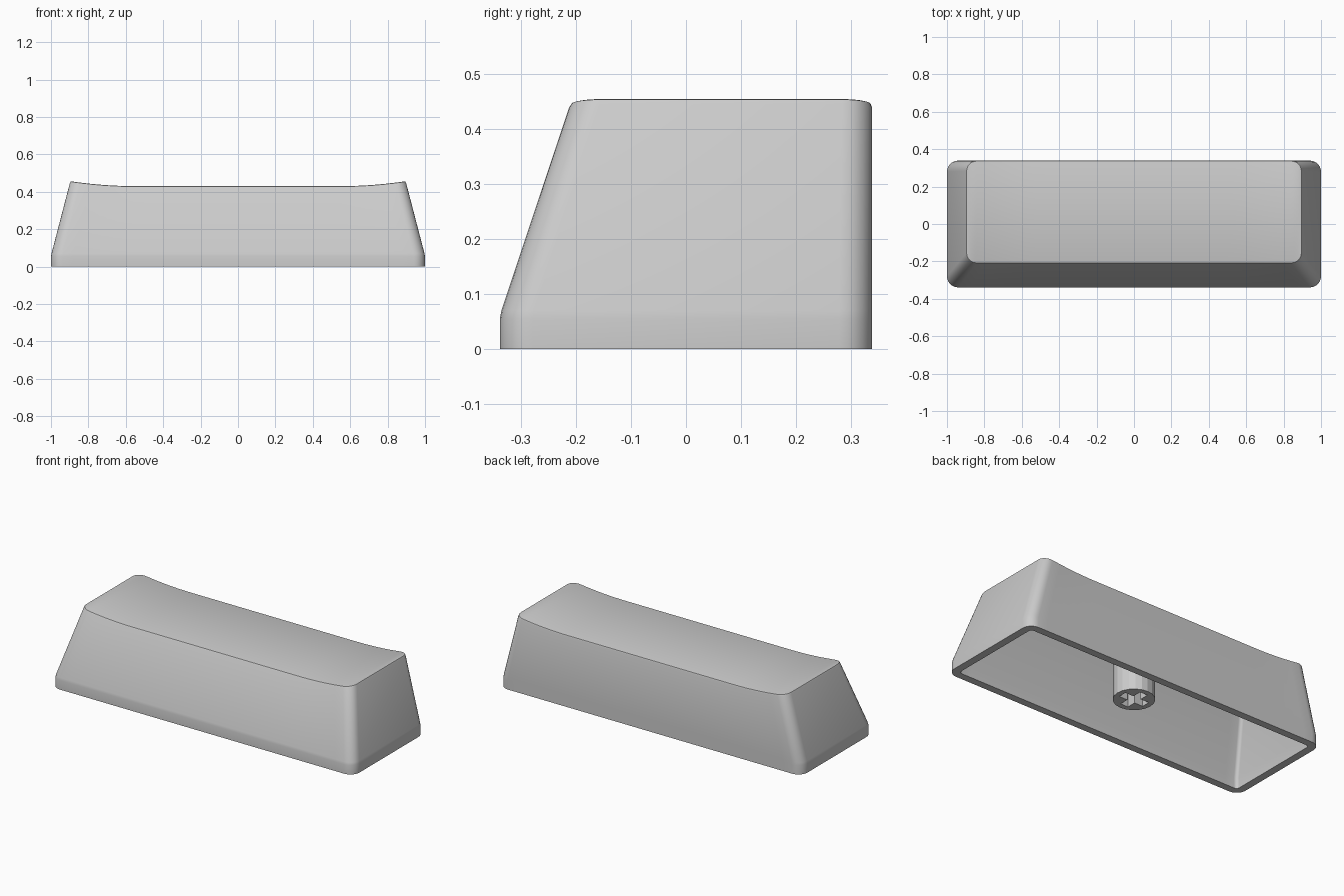
import bpy, bmesh
from math import sin, cos, pi

if "Cube" in bpy.data.objects:
    bpy.data.objects.remove(bpy.data.objects["Cube"])

ARC, SPAN = 6, 32      # segments per corner and along the long sides


def dish(x):
    """Height of the scooped top: flat in the middle, rising to both ends."""
    return 0.43 + 0.026 * (max(0.0, abs(x) - 0.55) / 0.345) ** 2


def ring(bm, hx, y0, y1, r, height):
    """Rounded rectangle loop; front and back points share x columns."""
    cols = []
    for i in range(ARC + 1):
        a = pi / 2 * i / ARC
        cols.append((-hx + r * (1 - cos(a)), r * (1 - sin(a))))
    w = hx - r
    cols += [(-w + 2 * w * i / SPAN, 0.0) for i in range(1, SPAN)]
    cols += [(-x, d) for x, d in reversed(cols[:ARC + 1])]
    z = height if callable(height) else (lambda x: height)
    front = [bm.verts.new((x, y0 + d, z(x))) for x, d in cols]
    back = [bm.verts.new((x, y1 - d, z(x))) for x, d in cols]
    return front + back[::-1]


def bridge(bm, a, b):
    n = len(a)
    for i in range(n):
        j = (i + 1) % n
        bm.faces.new((a[i], a[j], b[j], b[i]))


def cap(bm, loop):
    n = len(loop)
    for i in range(n // 2 - 1):
        bm.faces.new((loop[i], loop[i + 1], loop[n - 2 - i], loop[n - 1 - i]))


# Hollow shell: inner ceiling, down the cavity, round the rim, up to the dish
bm = bmesh.new()
loops = [
    ring(bm, 0.865, -0.145, 0.293, 0.02, 0.375),
    ring(bm, 0.950, -0.290, 0.293, 0.02, 0.06),
    ring(bm, 0.955, -0.295, 0.295, 0.02, 0.0),
    ring(bm, 1.000, -0.339, 0.339, 0.06, 0.0),
    ring(bm, 1.000, -0.339, 0.339, 0.06, 0.055),
    ring(bm, 0.997, -0.336, 0.339, 0.06, 0.07),
    ring(bm, 0.899, -0.213, 0.339, 0.055, lambda x: dish(x) - 0.010),
    ring(bm, 0.895, -0.208, 0.336, 0.053, lambda x: dish(x) - 0.002),
    ring(bm, 0.888, -0.201, 0.330, 0.048, dish),
]
for a, b in zip(loops, loops[1:]):
    bridge(bm, a, b)
cap(bm, loops[0])
cap(bm, loops[-1])
bmesh.ops.recalc_face_normals(bm, faces=bm.faces[:])
mesh = bpy.data.meshes.new("keycap_shell")
bm.to_mesh(mesh)
bm.free()
shell = bpy.data.objects.new("keycap_shell", mesh)
bpy.context.collection.objects.link(shell)

# Round mounting stem under the ceiling
bpy.ops.mesh.primitive_cylinder_add(vertices=20, radius=0.112, depth=0.325,
                                    location=(0, 0, 0.2225))
stem = bpy.context.object
stem.name = "mounting_stem"

# Cross-shaped socket cut into the stem
for size in ((0.16, 0.05), (0.05, 0.16)):
    bpy.ops.mesh.primitive_cube_add(size=1, location=(0, 0, 0.12))
    cutter = bpy.context.object
    cutter.name = "socket_cutter"
    cutter.hide_render = True
    cutter.scale = (*size, 0.24)
    mod = stem.modifiers.new("socket", 'BOOLEAN')
    mod.operation = 'DIFFERENCE'
    mod.solver = 'EXACT'
    mod.object = cutter
    bpy.context.view_layer.objects.active = stem
    bpy.ops.object.modifier_apply(modifier=mod.name)
    bpy.data.objects.remove(cutter)

# Smooth shading with crisp rim and socket edges
for obj, angle in ((shell, 40), (stem, 15)):
    bpy.ops.object.select_all(action='DESELECT')
    obj.select_set(True)
    bpy.context.view_layer.objects.active = obj
    bpy.ops.object.shade_smooth_by_angle(angle=angle * pi / 180)
